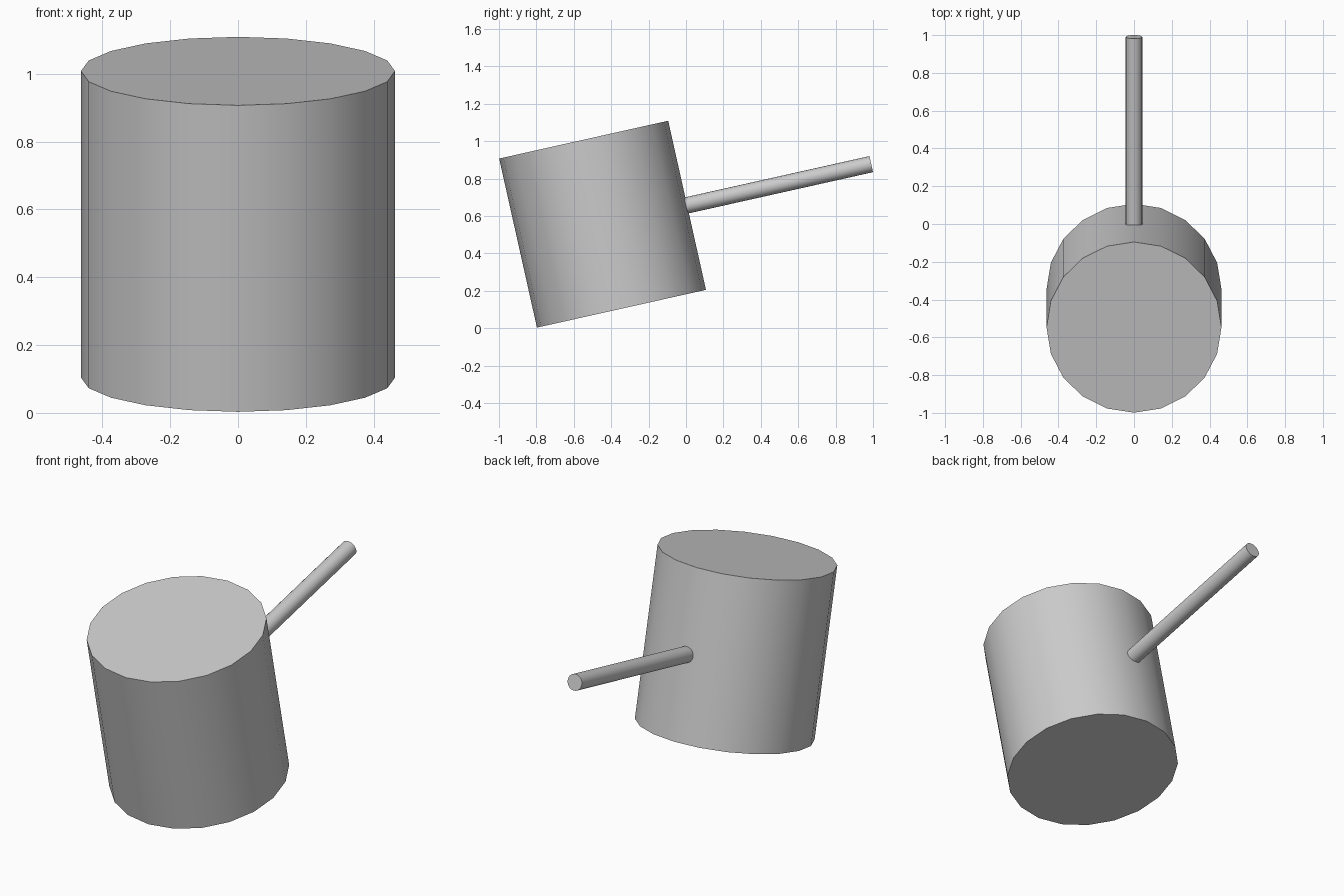
import bpy, math
from mathutils import Matrix

if "Cube" in bpy.data.objects:
    bpy.data.objects.remove(bpy.data.objects["Cube"])

TILT = Matrix.Translation((0, -0.446, 0.556)) @ Matrix.Rotation(math.radians(12.6), 4, 'X')
RADIUS, HEIGHT = 0.463, 0.926
HANDLE_END = 1.472


def cylinder(name, radius, depth, local):
    """20-sided cylinder placed in the tilted frame of the mallet."""
    bpy.ops.mesh.primitive_cylinder_add(vertices=20, radius=radius, depth=depth)
    ob = bpy.context.object
    ob.name = name
    ob.matrix_world = TILT @ local
    bpy.ops.object.shade_smooth_by_angle(angle=math.radians(30))
    return ob


# Head: wide drum leaning back
cylinder("head", RADIUS, HEIGHT, Matrix.Identity(4))

# Handle: thin rod out of the middle of the drum's side, slightly embedded
start = RADIUS - 0.015
cylinder("handle", 0.044, HANDLE_END - start,
         Matrix.Translation((0, (start + HANDLE_END) / 2, 0)) @ Matrix.Rotation(math.radians(-90), 4, 'X'))
